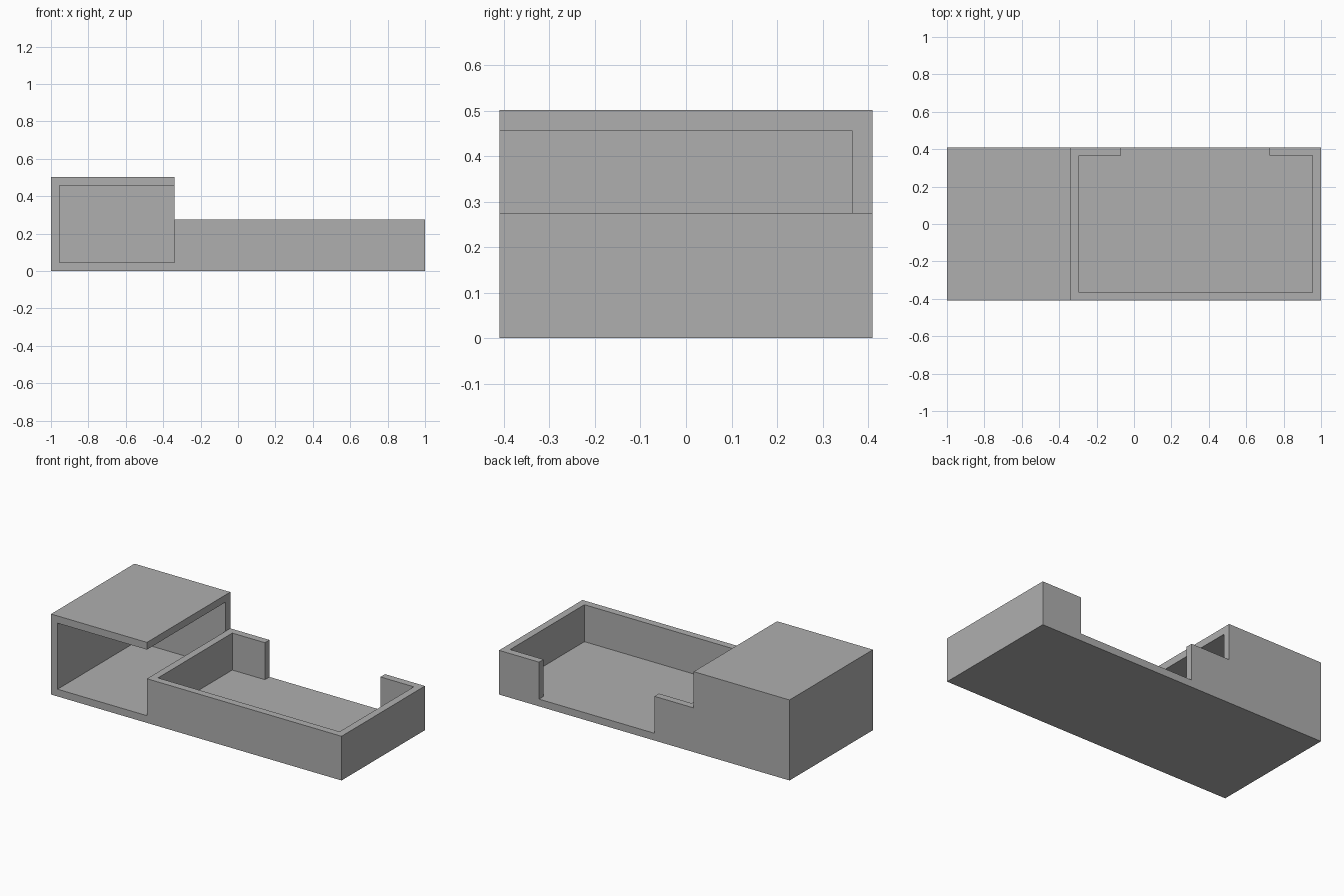
import bpy

if "Cube" in bpy.data.objects:
    bpy.data.objects.remove(bpy.data.objects["Cube"], do_unlink=True)

# Overall sizes
DEPTH = 0.41      # half depth in y
TOP = 0.501       # shelter height
LOW = 0.275       # yard wall height
T = 0.045         # wall and floor thickness
STEP = -0.34      # where the shelter meets the yard
OUT = 0.3         # how far cutters poke outside

grey = bpy.data.materials.new("plain grey")
grey.use_nodes = True
colour = (0.43, 0.43, 0.43, 1)
grey.diffuse_color = colour
grey.node_tree.nodes["Principled BSDF"].inputs["Base Color"].default_value = colour


def box(name, low, high):
    """Box between two opposite corners."""
    centre = [(a + b) / 2 for a, b in zip(low, high)]
    bpy.ops.mesh.primitive_cube_add(size=1, location=centre)
    obj = bpy.context.object
    obj.name = obj.data.name = name
    obj.scale = [b - a for a, b in zip(low, high)]
    bpy.ops.object.transform_apply(location=True, rotation=False, scale=True)
    return obj


def cut(target, name, low, high):
    """Carve a box out of the target and discard the cutter."""
    cutter = box(name, low, high)
    cutter.hide_render = True
    mod = target.modifiers.new(name, "BOOLEAN")
    mod.operation = "DIFFERENCE"
    mod.solver = "EXACT"
    mod.object = cutter
    bpy.context.view_layer.objects.active = target
    bpy.ops.object.modifier_apply(modifier=mod.name)
    bpy.data.objects.remove(cutter, do_unlink=True)


# Solid block holding the shelter and the low yard
enclosure = box("walled_enclosure", (-1, -DEPTH, 0), (1, DEPTH, TOP))

# Shelter room, open to the front
cut(enclosure, "room_space", (-1 + T, -DEPTH - OUT, T), (STEP, DEPTH - T, TOP - T))
# Drop the yard walls to their lower height
cut(enclosure, "yard_sky", (STEP, -DEPTH - OUT, LOW), (1 + OUT, DEPTH + OUT, TOP + OUT))
# Yard interior
cut(enclosure, "yard_space", (STEP + T, -DEPTH + T, T), (1 - T, DEPTH - T, LOW + OUT))
# Gateway in the back wall
cut(enclosure, "gateway", (-0.07, DEPTH - 2 * T, T), (0.725, DEPTH + OUT, LOW + OUT))

enclosure.data.materials.clear()
enclosure.data.materials.append(grey)
for face in enclosure.data.polygons:
    face.use_smooth = False
    face.material_index = 0
